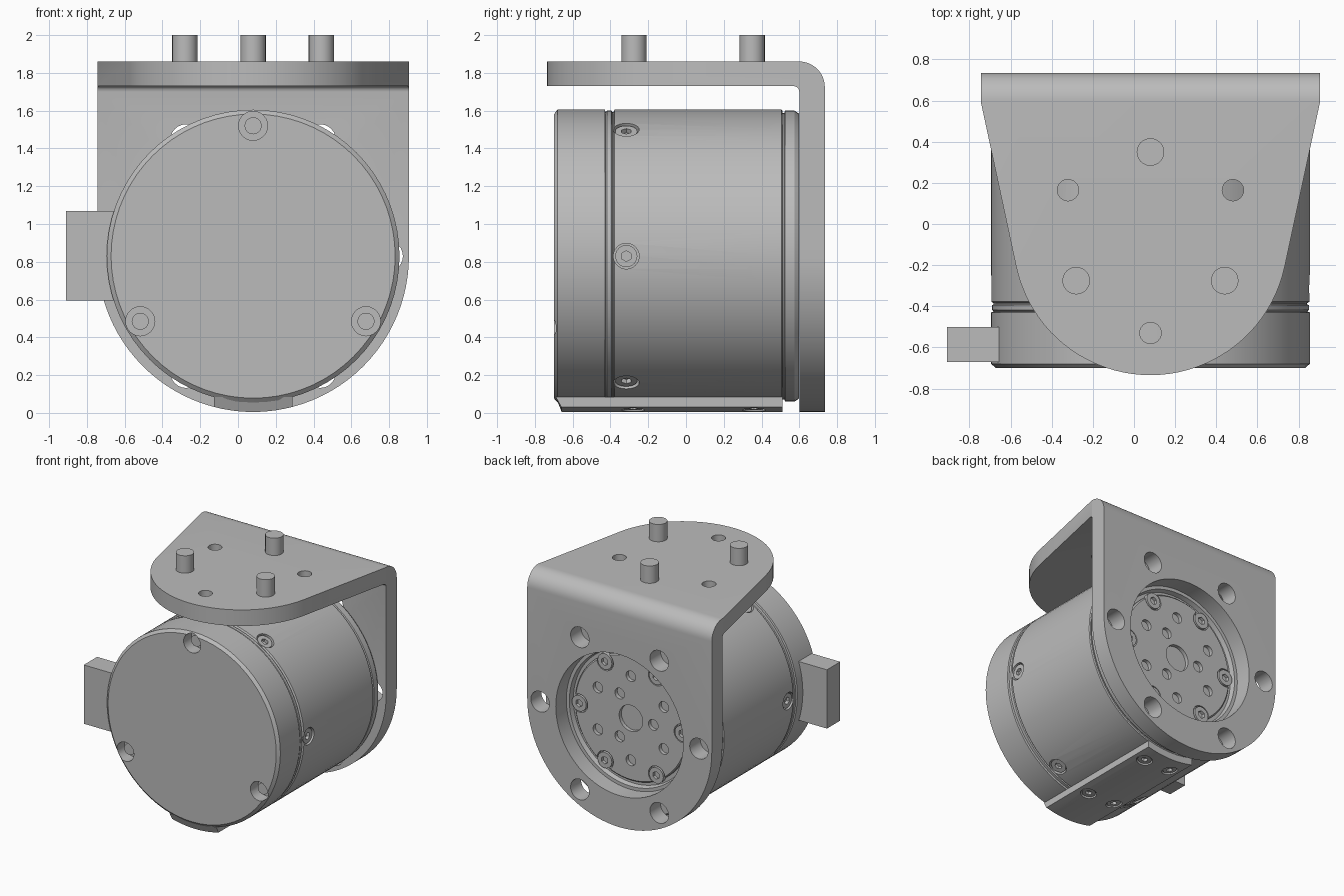
import bpy, bmesh
from math import pi, sin, cos, radians, atan2, acos, hypot
from mathutils import Vector, Matrix

if "Cube" in bpy.data.objects:
    bpy.data.objects.remove(bpy.data.objects["Cube"])

metal = bpy.data.materials.new("machined_grey")
metal.use_nodes = True
GREY = (0.5, 0.5, 0.5, 1)
metal.diffuse_color = GREY
metal.node_tree.nodes["Principled BSDF"].inputs["Base Color"].default_value = GREY

CX, CZ = 0.08, 0.83            # motor axis, running along y
FRONT, BACK = Vector((0, -1, 0)), Vector((0, 1, 0))
UP = Vector((0, 0, 1))


def finish(name, bm):
    bmesh.ops.recalc_face_normals(bm, faces=bm.faces)
    mesh = bpy.data.meshes.new(name)
    bm.to_mesh(mesh)
    bm.free()
    mesh.materials.append(metal)
    obj = bpy.data.objects.new(name, mesh)
    bpy.context.collection.objects.link(obj)
    return obj


def lathe(name, profile, steps=72):
    """Revolve (radius, y) points about the motor axis."""
    bm = bmesh.new()
    verts = [bm.verts.new((CX + r, y, CZ)) for r, y in profile]
    edges = [bm.edges.new(pair) for pair in zip(verts, verts[1:])]
    bmesh.ops.spin(bm, geom=verts + edges, cent=(CX, 0, CZ), axis=(0, 1, 0),
                   angle=2 * pi, steps=steps)
    bmesh.ops.remove_doubles(bm, verts=bm.verts, dist=0.0005)
    return finish(name, bm)


def prism(name, points, vec):
    bm = bmesh.new()
    face = bm.faces.new([bm.verts.new(p) for p in points])
    new = bmesh.ops.extrude_face_region(bm, geom=[face])["geom"]
    bmesh.ops.translate(bm, vec=vec,
                        verts=[v for v in new if isinstance(v, bmesh.types.BMVert)])
    return finish(name, bm)


def rods(name, spots, radius, low, high, sides=24):
    """Cylinders along each (point, direction), from low to high past the point."""
    bm = bmesh.new()
    for point, direction in spots:
        turn = direction.to_track_quat("Z", "Y").to_matrix().to_4x4()
        mid = Vector(point) + direction * (low + high) / 2
        bmesh.ops.create_cone(bm, cap_ends=True, segments=sides, radius1=radius,
                              radius2=radius, depth=high - low,
                              matrix=Matrix.Translation(mid) @ turn)
    return finish(name, bm)


def cut(obj, cutter, operation="DIFFERENCE"):
    mod = obj.modifiers.new("cut", "BOOLEAN")
    mod.operation, mod.object, mod.solver = operation, cutter, "EXACT"
    bpy.context.view_layer.objects.active = obj
    bpy.ops.object.modifier_apply(modifier=mod.name)
    bpy.data.objects.remove(cutter)


def arc(cx, cy, r, start, end, n):
    angles = [radians(start + (end - start) * i / n) for i in range(n + 1)]
    return [(cx + r * cos(a), cy + r * sin(a)) for a in angles]


def circle_spots(r, degrees, y, direction):
    return [((x, y, z), direction) for d in degrees for x, z in arc(CX, CZ, r, d, d, 1)[:1]]


def radial_spots(r, degrees, y):
    """Points around the barrel, each facing outward."""
    return [((CX + r * cos(radians(d)), y, CZ + r * sin(radians(d))),
             Vector((cos(radians(d)), 0, sin(radians(d))))) for d in degrees]


def socket_screws(name, host, spots, r, depth, top):
    """Counterbore the host and seat hex socket screws in it."""
    cut(host, rods("bore", spots, r, -depth, 0.06))
    heads = rods(name, spots, r * 0.86, -depth - 0.01, top)
    cut(heads, rods("hex", spots, r * 0.42, top - 0.025, 0.06, 6))


# Front cover with three deep screw wells
cover = lathe("front_cover", [(0, -.70), (.752, -.70), (.775, -.68), (.775, -.43),
                              (.762, -.425), (0, -.425)])
wells = circle_spots(.69, (90, 210, 330), -.70, FRONT)
cut(cover, rods("wells", wells, .077, -.10, .05))
rods("front_screws", wells, .045, -.12, -.05)

# Barrel with a seam band and six radial screws
barrel = lathe("motor_barrel", [(0, -.425), (.762, -.425), (.77, -.418), (.77, -.395),
                                (.762, -.39), (.762, -.385), (.775, -.378), (.775, .505),
                                (.768, .512), (0, .512)])
socket_screws("barrel_screws", barrel, radial_spots(.775, range(0, 360, 60), -.316),
              .068, .045, -.012)

# Rear ring and output hub
lathe("rear_ring", [(0, .512), (.758, .512), (.758, .52), (.77, .525), (.77, .575),
                    (.755, .597), (.545, .597), (.535, .56), (0, .56)])
hub = lathe("output_hub", [(0, .53), (.505, .53), (.505, .58), (.495, .59), (0, .59)])
socket_screws("hub_screws", hub, circle_spots(.46, range(0, 360, 60), .59, BACK),
              .074, .035, .005)
tapped = (circle_spots(.34, range(30, 360, 60), .59, BACK)
          + circle_spots(.2, (60, 180, 300), .59, BACK))
cut(hub, rods("tapped_holes", tapped, .043, -.05, .05))
cut(hub, rods("centre_hole", [((CX, .59, CZ), BACK)], .105, -.045, .05, 32))

# Cable connector on the right side
prism("connector", [(-.91, -.67, .595), (-.62, -.67, .595), (-.62, -.67, 1.07),
                    (-.91, -.67, 1.07)], (0, .17, 0))

# Curved foot pad beneath the barrel, with a sloped front lip
lip = [(x, -.69, z) for x, z in arc(CX, CZ, .825, -104.6, -75.4, 10)]
pad = prism("foot_pad", [(lip[0][0], -.69, .085)] + lip + [(lip[-1][0], -.69, .085)],
            (0, 1.2, 0))
for v in pad.data.vertices:
    if v.co.y < -.6 and v.co.z < .06:
        v.co.y += .03
pad_spots = [s for y in (-.28, .36) for s in radial_spots(.825, (-98.5, -81.5), y)]
socket_screws("pad_screws", pad, pad_spots, .06, .035, -.008)

# Bent mounting bracket: L section trimmed by its two outlines
section = ([(-.74, 1.73)] + arc(.57, 1.70, .03, 90, 0, 5) + [(.60, -.1), (.735, -.1)]
           + arc(.60, 1.725, .135, 0, 90, 12) + [(-.74, 1.86)])
bracket = prism("bracket", [(-1.2, y, z) for y, z in section], (2.5, 0, 0))
WIDE = .825
u_shape = [(CX - WIDE, 2.2), (CX + WIDE, 2.2)] + arc(CX, CZ, WIDE, 0, -180, 48)
cut(bracket, prism("back_outline", [(x, -1.5, z) for x, z in u_shape], (0, 3, 0)),
    "INTERSECT")
NOSE_Y, NOSE_R, SHOULDER = -.067, .668, .595
rise = SHOULDER - NOSE_Y
tangent = (atan2(rise, WIDE) - acos(NOSE_R / hypot(rise, WIDE))) * 180 / pi
tongue = ([(CX - WIDE - .05, 1), (CX + WIDE + .05, 1), (CX + WIDE + .05, SHOULDER),
           (CX + WIDE, SHOULDER)]
          + arc(CX, NOSE_Y, NOSE_R, tangent, -180 - tangent, 40)
          + [(CX - WIDE, SHOULDER), (CX - WIDE - .05, SHOULDER)])
cut(bracket, prism("top_outline", [(x, y, -1) for x, y in tongue], (0, 0, 4)),
    "INTERSECT")

# Bracket openings
cut(bracket, rods("hub_opening", [((CX, .67, CZ), BACK)], .57, -.2, .2, 64))
cut(bracket, rods("bolt_holes", circle_spots(.71, range(0, 360, 60), .67, BACK),
                  .083, -.2, .2))
top_holes = [((x, y, 1.8), UP) for d in (30, 150, 270)
             for x, y in arc(CX, NOSE_Y, .463, d, d, 1)[:1]]
cut(bracket, rods("top_holes", top_holes, .052, -.2, .2))

# Dowel pins through the top plate
pins = [((x, y, 1.8), UP) for d in (90, 210, 330)
        for x, y in arc(CX, NOSE_Y, .417, d, d, 1)[:1]]
rods("dowel_pins", pins, .067, -.068, .2)

# Smooth curved faces, keep machined edges crisp
bpy.ops.object.select_all(action="DESELECT")
for obj in bpy.context.collection.objects:
    if obj.type == "MESH" and obj.data.materials and obj.data.materials[0] == metal:
        obj.select_set(True)
        bpy.context.view_layer.objects.active = obj
bpy.ops.object.shade_smooth_by_angle(angle=radians(25))
